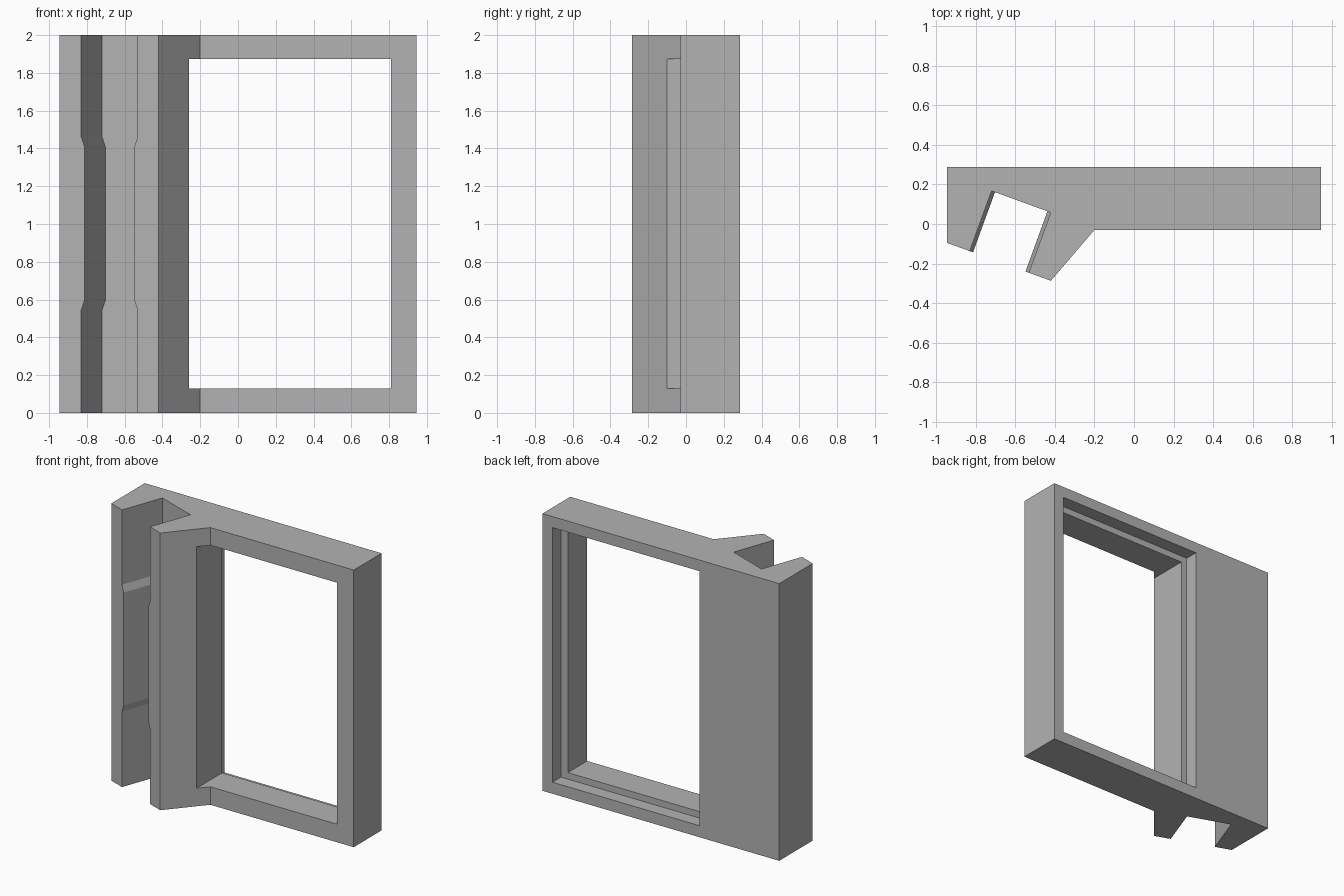
import bpy
import bmesh
from math import radians
from mathutils import Matrix, Vector

default = bpy.data.objects.get("Cube")
if default:
    bpy.data.objects.remove(default, do_unlink=True)

# Single matte grey
grey = bpy.data.materials.new("plain grey")
grey.use_nodes = True
colour = (0.45, 0.45, 0.45, 1)
grey.diffuse_color = colour
grey.node_tree.nodes["Principled BSDF"].inputs["Base Color"].default_value = colour


def loft(name, sections):
    """Solid through a stack of matching closed loops."""
    bm = bmesh.new()
    rings = [[bm.verts.new(p) for p in loop] for loop in sections]
    for low, high in zip(rings, rings[1:]):
        for i in range(len(low)):
            j = (i + 1) % len(low)
            bm.faces.new((low[i], low[j], high[j], high[i]))
    bm.faces.new(rings[0][::-1])
    bm.faces.new(rings[-1])
    bmesh.ops.recalc_face_normals(bm, faces=bm.faces)
    mesh = bpy.data.meshes.new(name)
    bm.to_mesh(mesh)
    bm.free()
    mesh.materials.append(grey)
    obj = bpy.data.objects.new(name, mesh)
    bpy.context.collection.objects.link(obj)
    return obj


def box(name, x, y, z):
    return loft(name, [[(x[0], y[0], h), (x[1], y[0], h),
                        (x[1], y[1], h), (x[0], y[1], h)] for h in z])


# Frame body with the angled clamp block at its right end
outline = [(-0.945, 0.287), (-0.945, -0.095), (-0.42, -0.287),
           (-0.2, -0.03), (0.945, -0.03), (0.945, 0.287)]
frame = loft("window_frame", [[(x, y, z) for x, y in outline] for z in (0, 2)])

# Tilted mounting slot, pinched along its middle
wide, narrow = 0.159, 0.141
place = Matrix.Translation((-0.57, 0.1125, 0)) @ Matrix.Rotation(radians(-20), 4, "Z")
levels = [(-0.1, wide), (0.545, wide), (0.595, narrow),
          (1.41, narrow), (1.46, wide), (2.1, wide)]
slot = loft("slot_cutter", [
    [place @ Vector((x, y, z)) for x, y in ((-w, -0.6), (w, -0.6), (w, 0), (-w, 0))]
    for z, w in levels])

# Window opening, and the wider rebate behind it
opening = box("opening_cutter", (-0.26, 0.81), (-0.5, 0.5), (0.13, 1.873))
rebate = box("rebate_cutter", (-0.307, 0.865), (0.19, 0.5), (0.083, 1.92))

for cutter in (slot, opening, rebate):
    cut = frame.modifiers.new(cutter.name, "BOOLEAN")
    cut.operation = "DIFFERENCE"
    cut.solver = "EXACT"
    cut.object = cutter
    cutter.hide_render = True
    cutter.hide_viewport = True
    cutter.display_type = "WIRE"
